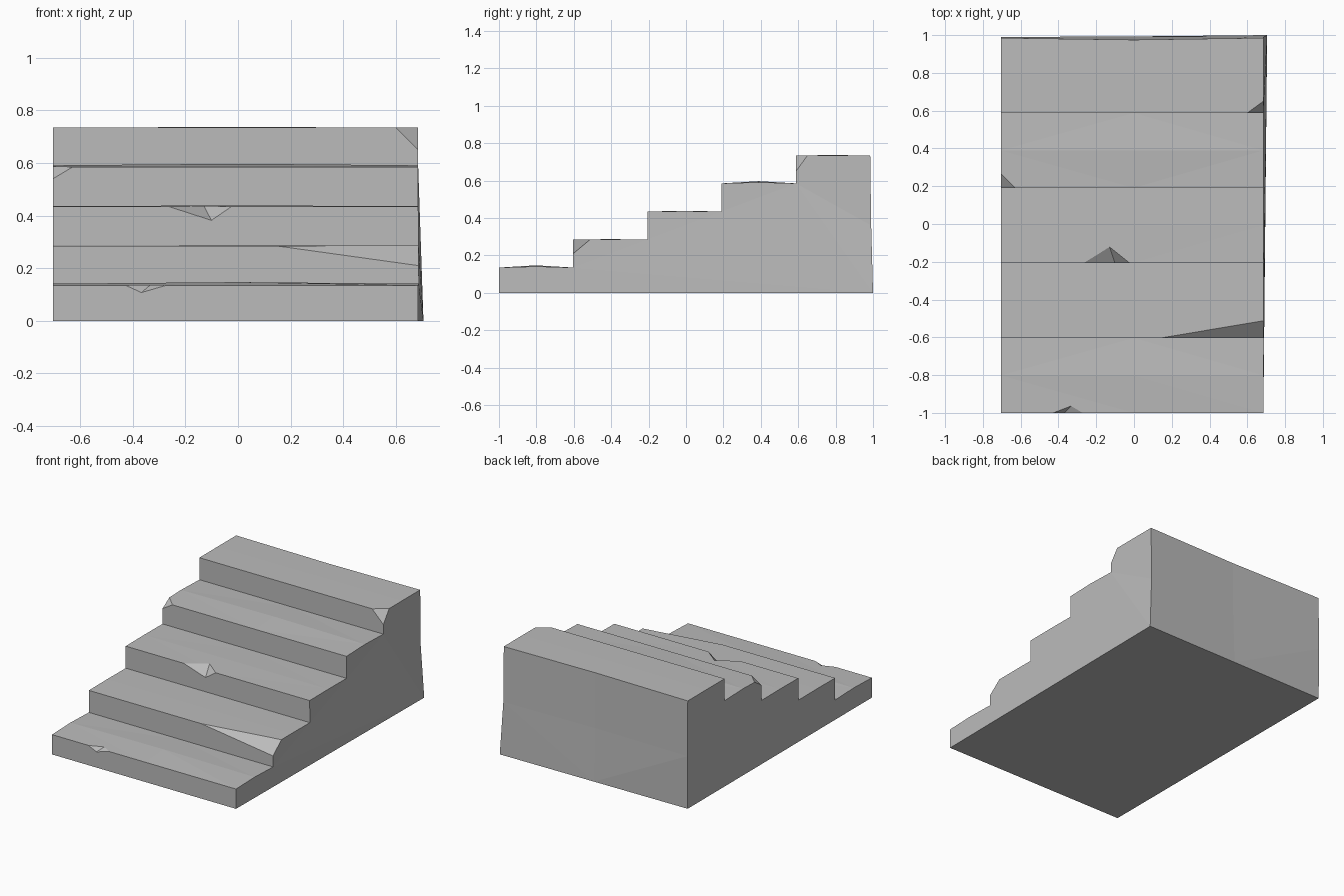
import bpy
import bmesh
from mathutils import Vector

cube = bpy.data.objects.get("Cube")
if cube:
    bpy.data.objects.remove(cube, do_unlink=True)

stone = bpy.data.materials.new("grey_stone")
stone.use_nodes = True
colour = (0.5, 0.5, 0.5, 1)
stone.diffuse_color = colour
stone.node_tree.nodes["Principled BSDF"].inputs["Base Color"].default_value = colour

STEPS = 5
LEFT, RIGHT, DEPTH, RISE = -0.703, 0.685, 0.397, 0.15
HUMPS = [0.012, 0.002, 0.003, 0.012, 0.001]


def add_object(name, bm):
    mesh = bpy.data.meshes.new(name)
    bmesh.ops.recalc_face_normals(bm, faces=bm.faces[:])
    bm.to_mesh(mesh)
    bm.free()
    mesh.materials.append(stone)
    obj = bpy.data.objects.new(name, mesh)
    bpy.context.collection.objects.link(obj)
    return obj


def profile(side):
    """Closed outline at one station: -1 is the right end, 0 the middle, 1 the left end."""
    pts = [(-1, 0)]
    for i in range(STEPS):
        y = -1 + DEPTH * i
        z = 0.135 + RISE * i
        pts += [(y, z),
                (y + DEPTH / 2, z + HUMPS[i] * (1 - 0.5 * abs(side)))]
        if i < STEPS - 1:
            pts.append((y + DEPTH, z))
    bow = 0.01 if side == 0 else 0
    top = 0.135 + RISE * (STEPS - 1)
    pts += [(0.985 - bow, top), (0.99 - bow, 0.36), (0.993 + 0.007 * side, 0)]
    return pts


# Staircase block, lofted across three stations with a slightly flared foot
bm = bmesh.new()
rings = []
for side, x in ((-1, LEFT), (0, 0), (1, RIGHT)):
    ring = []
    for y, z in profile(side):
        flare = 0.02 * max(0, 1 - z / 0.36) * (y + 1) / 2 if side == 1 else 0
        ring.append(bm.verts.new((x + flare, y, z)))
    rings.append(ring)
for a, b in zip(rings, rings[1:]):
    for i in range(len(a)):
        j = (i + 1) % len(a)
        bm.faces.new((a[i], a[j], b[j], b[i]))
bm.faces.new(rings[0])
bm.faces.new(rings[-1])
bm.normal_update()
bmesh.ops.triangulate(bm, faces=bm.faces[:])
stairs = add_object("stone_stairs", bm)


def chip_off(points):
    """Cut the tetrahedron with these four corners out of the stairs."""
    bm = bmesh.new()
    a, b, c, d = [bm.verts.new(p) for p in points]
    for face in ((a, b, c), (a, c, d), (a, d, b), (b, d, c)):
        bm.faces.new(face)
    cutter = add_object("chip_cutter", bm)
    cutter.hide_render = True
    cut = stairs.modifiers.new("chip", 'BOOLEAN')
    cut.operation = 'DIFFERENCE'
    cut.solver = 'EXACT'
    cut.object = cutter
    bpy.context.view_layer.objects.active = stairs
    bpy.ops.object.modifier_apply(modifier=cut.name)
    bpy.data.objects.remove(cutter, do_unlink=True)


# Edge chips: deepest point on the riser, two points on the nose, one on the tread
for chip in (
    ((-0.37, -1.003, 0.105), (-0.44, -1.003, 0.137), (-0.26, -1.003, 0.137), (-0.33, -0.96, 0.139)),
    ((-0.10, -0.209, 0.38), (-0.27, -0.209, 0.435), (-0.02, -0.209, 0.435), (-0.13, -0.12, 0.437)),
):
    deep = Vector(chip[0])
    chip_off([deep] + [deep + (Vector(p) - deep) * 1.3 for p in chip[1:]])

# Corner chips: the block corner, then how far the break runs along x, y and z
for corner, run in (
    ((RIGHT, -0.603, 0.285), (-0.54, 0.09, -0.075)),
    ((LEFT, 0.191, 0.585), (0.075, 0.07, -0.045)),
    ((RIGHT, 0.588, 0.735), (-0.085, 0.062, -0.085)),
):
    corner = Vector(corner)
    ends = [corner + Vector([run[k] if k == axis else 0 for k in range(3)]) for axis in range(3)]
    middle = sum(ends, Vector()) / 3
    chip_off([middle + (p - middle) * 1.3 for p in ends] + [corner + (corner - middle)])
